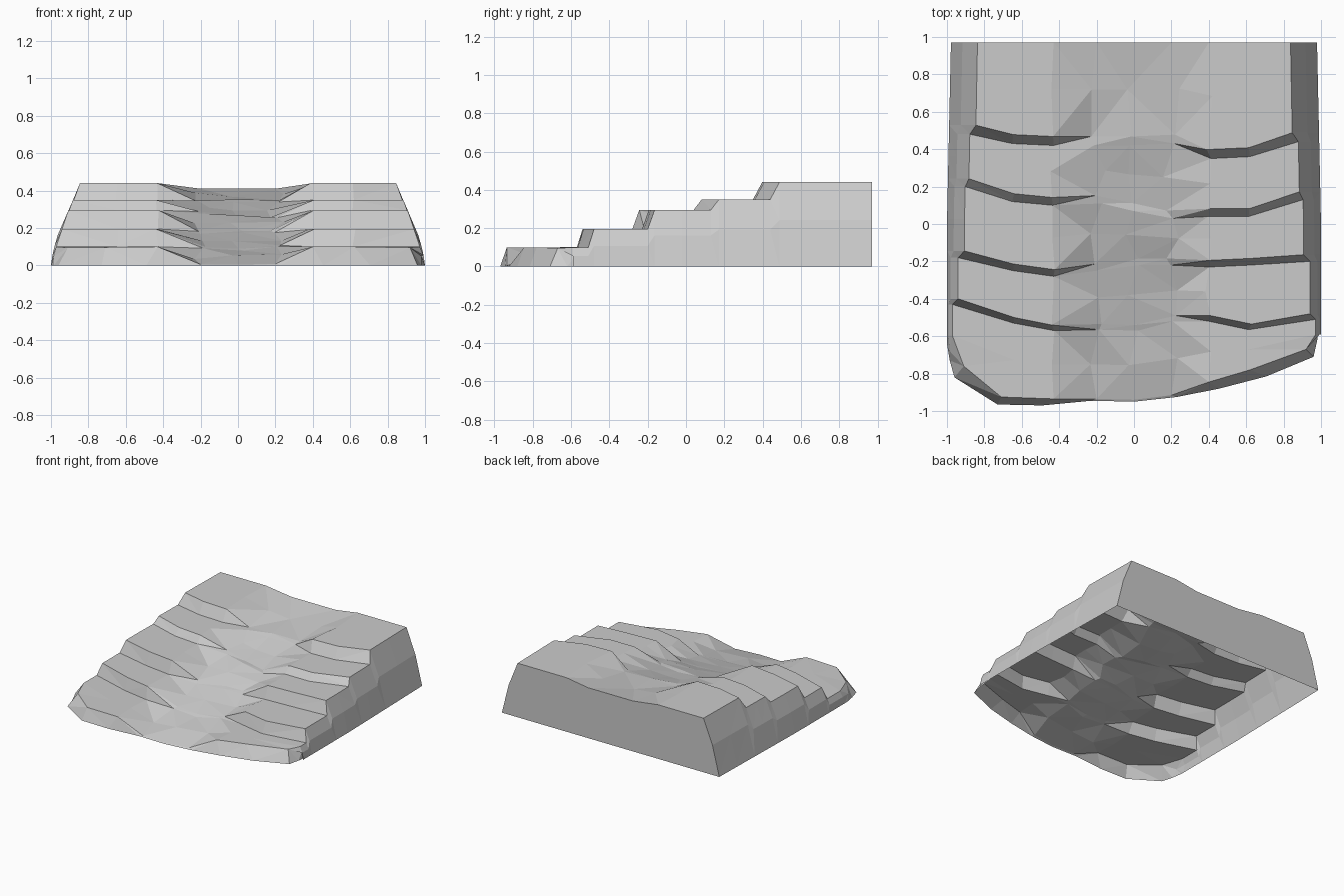
import bpy, bmesh, random

if "Cube" in bpy.data.objects:
    bpy.data.objects.remove(bpy.data.objects["Cube"])

random.seed(4)

# Column positions across the slope (outermost ones follow the sloped sides)
XS = [-1, -0.64, -0.43, -0.2, 0, 0.2, 0.4, 0.62, 1]
CHANNEL = (3, 4, 5)

# Front outline on the ground, then the foot line of each riser, per column
FRONT = [-0.82, -0.965, -0.97, -0.945, -0.95, -0.925, -0.88, -0.815, -0.71]
RISERS = [
    [-0.43, -0.53, -0.57, -0.565, -0.57, -0.52, -0.52, -0.565, -0.51],
    [-0.18, -0.25, -0.28, -0.25, -0.22, -0.22, -0.23, -0.22, -0.20],
    [0.20, 0.12, 0.10, 0.11, 0.07, 0.03, 0.04, 0.04, 0.13],
    [0.48, 0.43, 0.42, 0.42, 0.42, 0.43, 0.35, 0.36, 0.44],
]
TREADS = [0.10, 0.195, 0.295, 0.35, 0.44]


def half_width(z, y, power=1.4):
    """Sides lean inward with height and taper slightly to the back."""
    return (1 - 0.145 * (z / 0.44) ** power) * (1 - 0.022 * max(0, y))


def channel_z(y):
    """Worn ramp down the middle."""
    pts = [(-0.98, 0), (-0.9, 0.01), (-0.55, 0.09), (-0.2, 0.185),
           (0.1, 0.27), (0.45, 0.345), (0.97, 0.41)]
    for (a, za), (b, zb) in zip(pts, pts[1:]):
        if y <= b:
            return za + (zb - za) * (y - a) / (b - a)
    return 0.41


def make_row(ys, z, rough=0.0):
    """One cross-section: left foot, left bulge, surface, right bulge, right foot."""
    row = []
    for i, (x, y) in enumerate(zip(XS, ys)):
        if abs(x) == 1:
            row.append((x * half_width(z, y, 1.1), y, z))
        elif i in CHANNEL:
            row.append((x + random.uniform(-rough, rough), y,
                        channel_z(y) + random.uniform(-0.25, 0.25) * rough))
        else:
            row.append((x + random.uniform(-rough, rough) * 0.4, y, z))

    def side(s, y):
        return [(s * half_width(h, y), y, h) for h in (0, z * 0.55)]
    return side(-1, ys[0]) + row + side(1, ys[-1])[::-1]


# Front foot: rounded corners lying on the ground
front = [(-1, -0.64, 0), (-0.985, -0.73, 0)]
front += [(x * 0.96 if abs(x) == 1 else x * 1.14, y, 0) for x, y in zip(XS, FRONT)]
front += [(0.98, -0.62, 0), (0.995, -0.5, 0)]

# Front lip
lip = make_row([y + (0.01 if i in CHANNEL else 0.035) for i, y in enumerate(FRONT)],
               TREADS[0])
lip[2] = (-0.91, -0.76, 0.095)
lip[3] = (-0.71, -0.925, 0.097)
lip[-3] = (0.92, -0.67, 0.095)
lip[0], lip[1] = (-1, -0.62, 0), (-0.985, -0.68, 0.05)
lip[-1], lip[-2] = (0.998, -0.48, 0), (0.98, -0.58, 0.05)
rows = [front, lip]

# Each tread gets a rough middle line, then a riser foot and a riser lip
last = [p[1] for p in lip[2:-2]]
for n, foot in enumerate(RISERS):
    rows.append(make_row([(a + b) / 2 for a, b in zip(last, foot)], TREADS[n], 0.05))
    rows.append(make_row(foot, TREADS[n], 0.03))
    depth = 0.03 + 0.006 * n
    last = [y + depth for y in foot]
    rows.append(make_row(last, TREADS[n + 1], 0.03))
# Top tread
rows.append(make_row([(y + 0.97) / 2 for y in last], TREADS[-1], 0.05))
rows.append(make_row([0.97] * len(XS), TREADS[-1]))

# Skin the cross-sections, close the back, leave the underside open
bm = bmesh.new()
grid = [[bm.verts.new(p) for p in r] for r in rows]
for a, b in zip(grid, grid[1:]):
    for i in range(len(a) - 1):
        bm.faces.new((a[i], a[i + 1], b[i + 1], b[i]))
slope = list(bm.faces)
bm.faces.new(grid[-1][::-1])
bmesh.ops.triangulate(bm, faces=slope)
bmesh.ops.dissolve_degenerate(bm, dist=0.0005, edges=bm.edges)
bmesh.ops.recalc_face_normals(bm, faces=bm.faces)
top = max(bm.faces, key=lambda f: abs(f.normal.z))
if top.normal.z < 0:
    bmesh.ops.reverse_faces(bm, faces=bm.faces)

mesh = bpy.data.meshes.new("terraced_slope")
bm.to_mesh(mesh)
bm.free()
obj = bpy.data.objects.new("terraced_slope", mesh)
bpy.context.collection.objects.link(obj)
